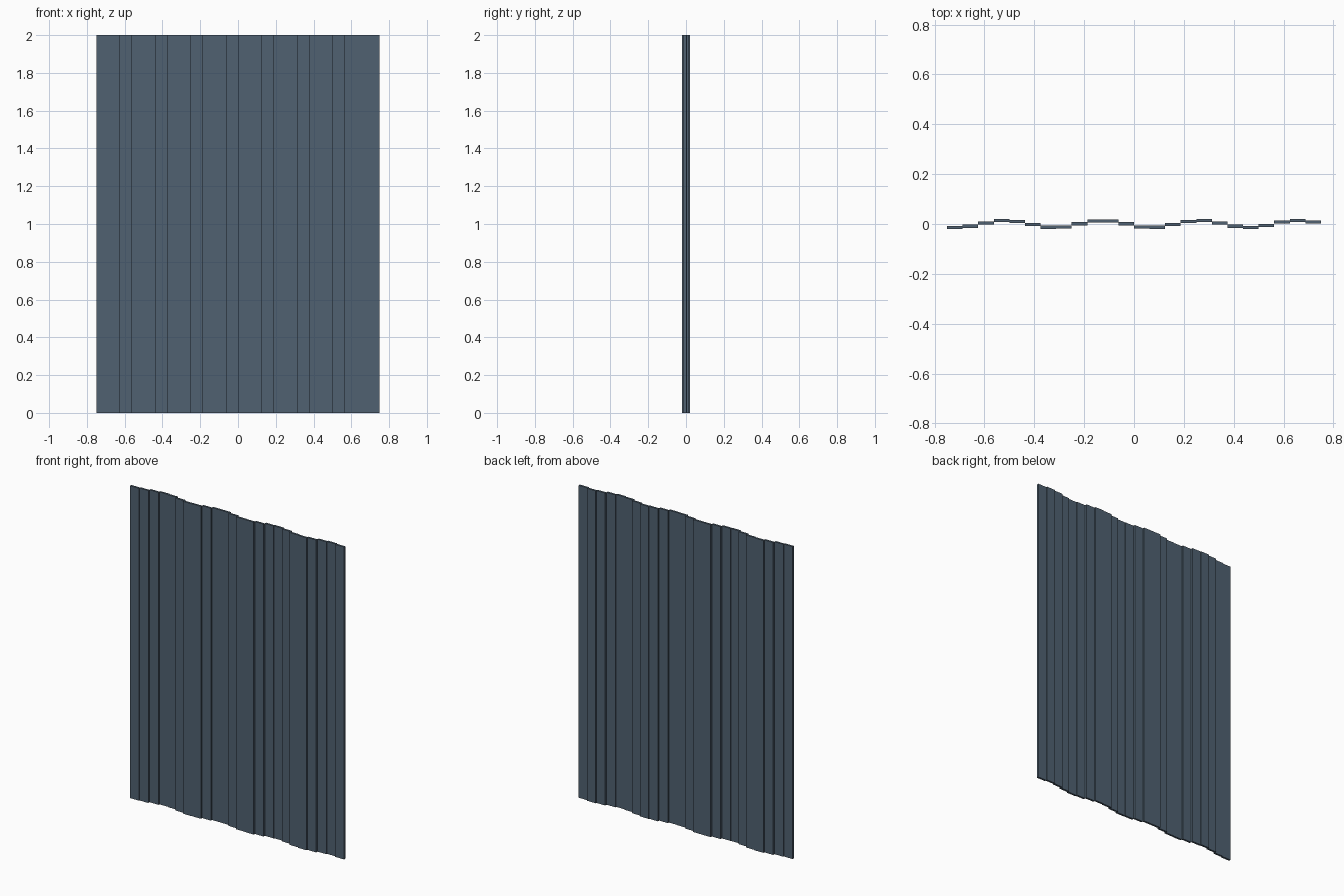
import bpy
import math

cube = bpy.data.objects.get("Cube")
if cube:
    bpy.data.objects.remove(cube, do_unlink=True)

# Blue-grey painted metal
metal = bpy.data.materials.new("slate_blue_metal")
colour = (0.08, 0.12, 0.165, 1.0)
metal.use_nodes = True
metal.diffuse_color = colour
metal.node_tree.nodes["Principled BSDF"].inputs["Base Color"].default_value = colour

WIDTH, HEIGHT, COUNT = 1.5, 2.0, 24
THICKNESS, WAVE_DEPTH = 0.0125, 0.0142
STEP = WIDTH / COUNT


def add_slat(index):
    """One upright flat strip, offset in depth along the wave."""
    x = -WIDTH / 2 + (index + 0.5) * STEP
    y = WAVE_DEPTH * math.cos(1.005 * (index - 3.25))
    bpy.ops.mesh.primitive_cube_add(size=1, location=(x, y, HEIGHT / 2))
    slat = bpy.context.object
    slat.name = f"corrugated_slat_{index + 1}"
    slat.scale = (STEP, THICKNESS, HEIGHT)
    bpy.ops.object.transform_apply(location=False, rotation=False, scale=True)
    slat.data.materials.append(metal)


# Stepped corrugated sheet
for i in range(COUNT):
    add_slat(i)
